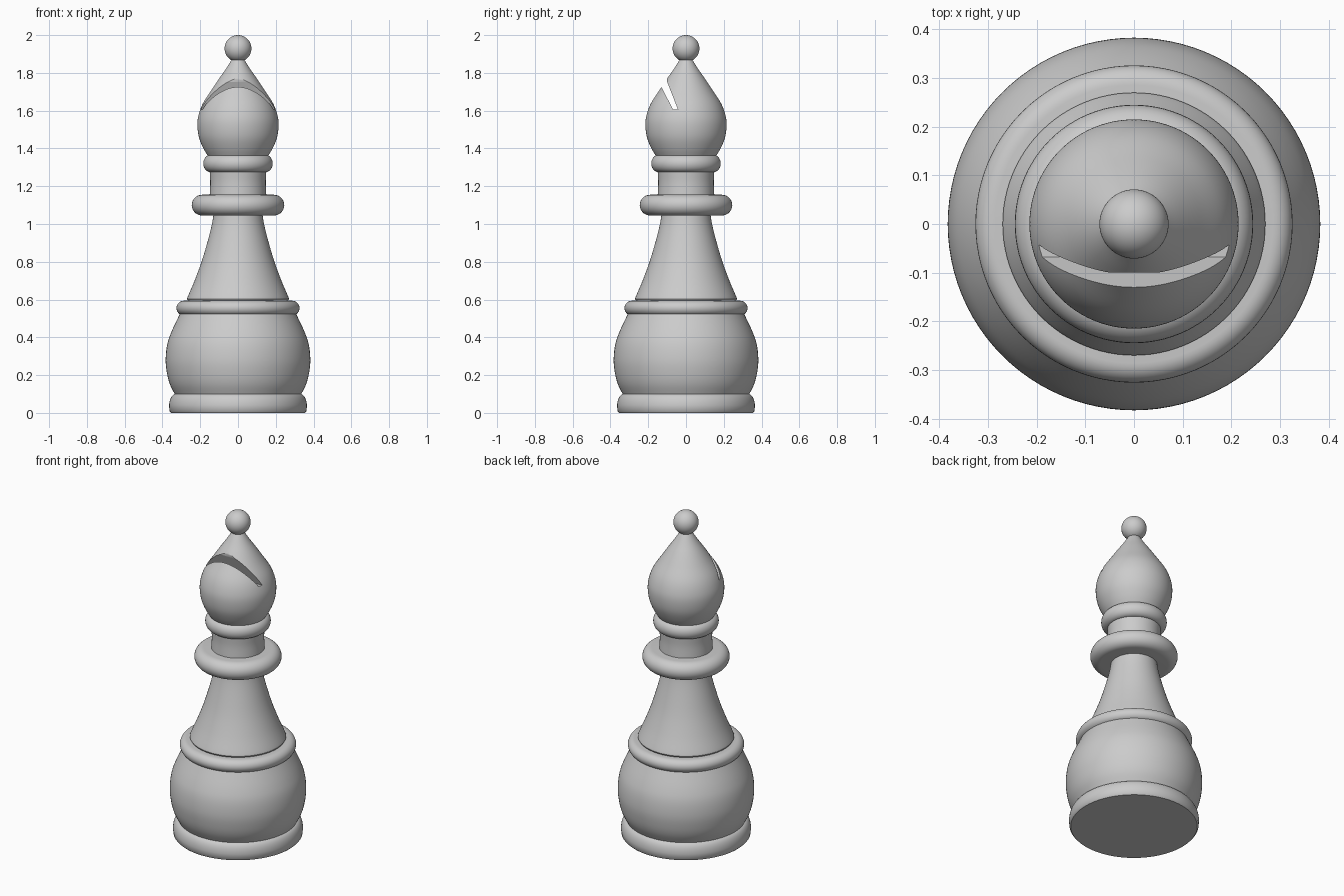
import bpy, bmesh, math
from mathutils import Vector

cube = bpy.data.objects.get("Cube")
if cube:
    bpy.data.objects.remove(cube)

grey = bpy.data.materials.new("plain_grey")
grey.use_nodes = True
colour = (0.6, 0.6, 0.6, 1)
grey.diffuse_color = colour
grey.node_tree.nodes["Principled BSDF"].inputs["Base Color"].default_value = colour

SEGMENTS = 96


def add_object(name, bm):
    bmesh.ops.recalc_face_normals(bm, faces=bm.faces)
    mesh = bpy.data.meshes.new(name)
    bm.to_mesh(mesh)
    bm.free()
    mesh.materials.append(grey)
    obj = bpy.data.objects.new(name, mesh)
    bpy.context.collection.objects.link(obj)
    return obj


def smooth(obj, angle=35):
    bpy.ops.object.select_all(action="DESELECT")
    obj.select_set(True)
    bpy.context.view_layer.objects.active = obj
    bpy.ops.object.shade_smooth_by_angle(angle=math.radians(angle))


def spline(points, steps=6):
    """Smooth curve through (radius, height) points."""
    p = [Vector(q) for q in points]
    p = [2 * p[0] - p[1]] + p + [2 * p[-1] - p[-2]]
    out = []
    for a, b, c, d in zip(p, p[1:], p[2:], p[3:]):
        for i in range(steps):
            t = i / steps
            out.append(0.5 * (2 * b + (c - a) * t + (2 * a - 5 * b + 4 * c - d) * t ** 2
                              + (3 * b - a - 3 * c + d) * t ** 3))
    return out + [p[-2]]


def arc(radius, z, bulge, half_height, start=-90, end=90, steps=16):
    """Elliptical outer edge of a turned ring."""
    angles = [math.radians(start + (end - start) * i / steps) for i in range(steps + 1)]
    return [(radius - bulge + bulge * math.cos(a), z + half_height * math.sin(a)) for a in angles]


def lathe(name, profile):
    """Closed solid of revolution with flat caps."""
    bm = bmesh.new()
    rings = []
    for r, z in profile:
        if r < 1e-4:
            rings.append([bm.verts.new((0, 0, z))])
        else:
            turn = [math.tau * i / SEGMENTS for i in range(SEGMENTS)]
            rings.append([bm.verts.new((r * math.cos(a), r * math.sin(a), z)) for a in turn])
    for low, high in zip(rings, rings[1:]):
        for i in range(SEGMENTS):
            j = (i + 1) % SEGMENTS
            corners = [low[i % len(low)], low[j % len(low)], high[j % len(high)], high[i % len(high)]]
            bm.faces.new(list(dict.fromkeys(corners)))
    for ring in (rings[0], rings[-1]):
        if len(ring) > 1:
            bm.faces.new(ring)
    return add_object(name, bm)


# Foot and body
parts = [
    lathe("base_ring", [(0.355, 0), (0.362, 0.008)] + arc(0.365, 0.035, 0.035, 0.065, 0, 90)),
    lathe("body_bulb", spline([(0.33, 0.09), (0.36, 0.15), (0.376, 0.21), (0.383, 0.28),
                               (0.375, 0.36), (0.352, 0.43), (0.305, 0.53)])),
    lathe("body_ring", arc(0.326, 0.555, 0.04, 0.039)),
    lathe("stem", [(0.262, 0.59)] + spline([(0.27, 0.603), (0.264, 0.62), (0.23, 0.7), (0.193, 0.8),
                                            (0.163, 0.9), (0.14, 0.99), (0.128, 1.06)])),
    # Collar and neck
    lathe("collar", arc(0.245, 1.1, 0.055, 0.055)),
    lathe("neck", spline([(0.15, 1.15), (0.147, 1.22), (0.15, 1.28)])),
    lathe("head_ring", arc(0.184, 1.32, 0.04, 0.046)),
    lathe("finial_ball", arc(0.071, 1.929, 0.071, 0.071, steps=32)),
]

# Head
head = lathe("head", spline([(0.15, 1.345), (0.183, 1.4), (0.207, 1.46), (0.215, 1.525), (0.208, 1.58),
                             (0.185, 1.64), (0.14, 1.71), (0.1, 1.77), (0.065, 1.82), (0.03, 1.875)]))

# Slanted slit cut into the front of the head
bm = bmesh.new()
outline = [(-0.068, 1.605), (-0.042, 1.605), (-0.1, 1.753), (-0.1, 1.87), (-0.205, 1.87)]
face = bm.faces.new([bm.verts.new((-0.3, y, z)) for y, z in outline])
side = bmesh.ops.extrude_face_region(bm, geom=[face])["geom"]
bmesh.ops.translate(bm, vec=(0.6, 0, 0), verts=[v for v in side if isinstance(v, bmesh.types.BMVert)])
cutter = add_object("slit_cutter", bm)
cut = head.modifiers.new("slit", "BOOLEAN")
cut.operation = "DIFFERENCE"
cut.solver = "EXACT"
cut.object = cutter
bpy.context.view_layer.objects.active = head
bpy.ops.object.modifier_apply(modifier=cut.name)
bpy.data.objects.remove(cutter)

for part in parts + [head]:
    smooth(part)
